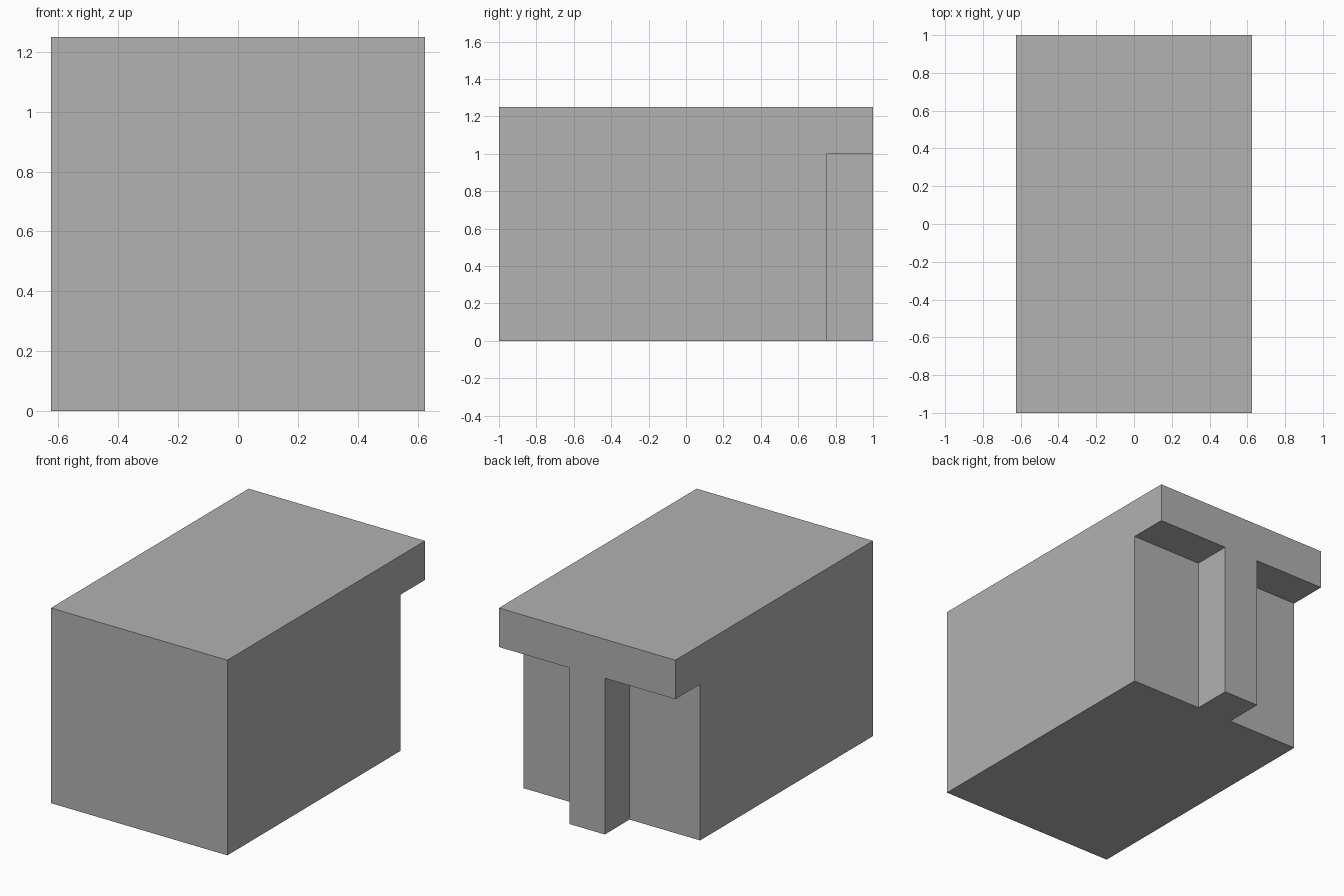
import bpy
import bmesh
from mathutils import Matrix, Vector

default = bpy.data.objects.get("Cube")
if default:
    bpy.data.objects.remove(default, do_unlink=True)

WIDTH, HEIGHT, LENGTH = 1.25, 1.25, 2.0
OVERHANG = 0.25      # depth of the back recesses
LINTEL_Z = 1.0       # underside of the overhang
POST_HALF = 0.125    # half width of the centre post

# Single flat grey
grey = bpy.data.materials.new("plain grey")
grey.use_nodes = True
colour = (0.445, 0.445, 0.445, 1)
grey.diffuse_color = colour
grey.node_tree.nodes["Principled BSDF"].inputs["Base Color"].default_value = colour

# Main block, stopping short at the recessed back wall
bm = bmesh.new()
depth = LENGTH - OVERHANG
bmesh.ops.create_cube(
    bm, size=1,
    matrix=Matrix.Translation((0, -OVERHANG / 2, HEIGHT / 2))
    @ Matrix.Diagonal((WIDTH, depth, HEIGHT, 1)))

# Cut lines for the post sides and the overhang underside
cuts = [((x, 0, 0), (1, 0, 0)) for x in (-POST_HALF, POST_HALF)]
cuts.append(((0, 0, LINTEL_Z), (0, 0, 1)))
for point, normal in cuts:
    bmesh.ops.bisect_plane(bm, geom=bm.verts[:] + bm.edges[:] + bm.faces[:],
                           plane_co=point, plane_no=normal)

# Pull the T-shaped post and overhang out of the back wall
bm.normal_update()
tee = []
for face in bm.faces:
    centre = face.calc_center_median()
    if face.normal.y > 0.9 and (centre.z > LINTEL_Z or abs(centre.x) < POST_HALF):
        tee.append(face)
pulled = bmesh.ops.extrude_face_region(bm, geom=tee)["geom"]
bmesh.ops.delete(bm, geom=[f for f in tee if f.is_valid], context='FACES_ONLY')
bmesh.ops.translate(bm, vec=Vector((0, OVERHANG, 0)),
                    verts=[g for g in pulled if isinstance(g, bmesh.types.BMVert)])

# Merge coplanar faces into clean flat sides
bmesh.ops.dissolve_limit(bm, angle_limit=0.01, verts=bm.verts[:], edges=bm.edges[:])
bmesh.ops.recalc_face_normals(bm, faces=bm.faces[:])

mesh = bpy.data.meshes.new("block_with_back_post")
bm.to_mesh(mesh)
bm.free()
mesh.materials.append(grey)
block = bpy.data.objects.new("block_with_back_post", mesh)
bpy.context.collection.objects.link(block)
